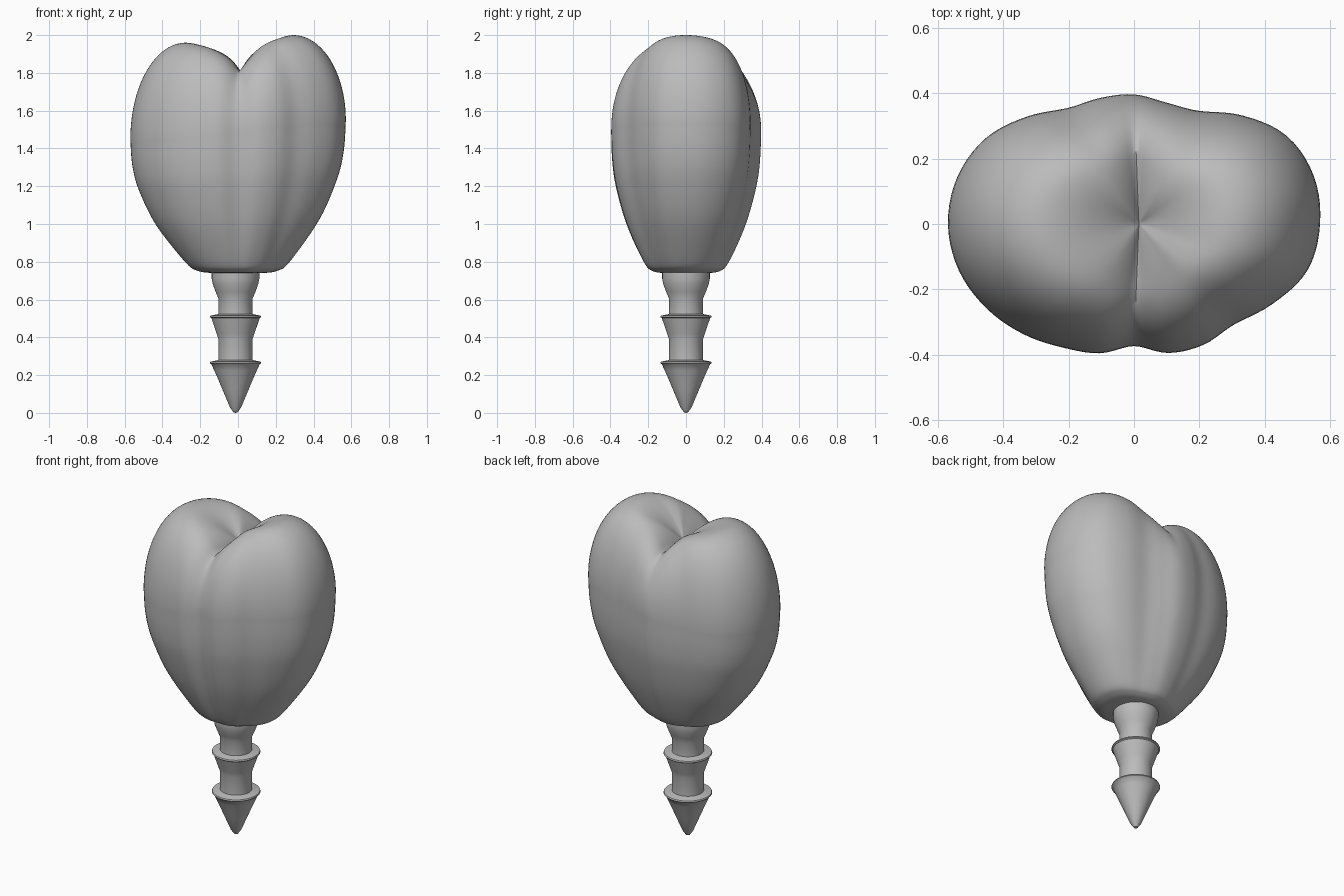
import bpy
import bmesh
from math import cos, sin, pi, radians

cube = bpy.data.objects.get("Cube")
if cube:
    bpy.data.objects.remove(cube)

grey = bpy.data.materials.new("plain grey")
grey.use_nodes = True
COLOUR = (0.5, 0.5, 0.5, 1)
grey.diffuse_color = COLOUR
grey.node_tree.nodes["Principled BSDF"].inputs["Base Color"].default_value = COLOUR


def spline(a, b, c, d, t):
    """Smooth step between b and c."""
    return b + 0.5 * t * (c - a + t * (2 * a - 5 * b + 4 * c - d + t * (3 * (b - c) + d - a)))


def loft(name, rings, bottom, top, angle):
    """Skin a stack of rings and close both ends with a point."""
    bm = bmesh.new()
    rows = [[bm.verts.new(p) for p in ring] for ring in rings]
    low, high = bm.verts.new(bottom), bm.verts.new(top)
    n = len(rows[0])
    for i in range(n):
        j = (i + 1) % n
        bm.faces.new((low, rows[0][j], rows[0][i]))
        bm.faces.new((high, rows[-1][i], rows[-1][j]))
        for a, b in zip(rows, rows[1:]):
            bm.faces.new((a[i], a[j], b[j], b[i]))
    mesh = bpy.data.meshes.new(name)
    bm.to_mesh(mesh)
    bm.free()
    mesh.materials.append(grey)
    ob = bpy.data.objects.new(name, mesh)
    bpy.context.collection.objects.link(ob)
    bpy.ops.object.select_all(action='DESELECT')
    ob.select_set(True)
    bpy.context.view_layer.objects.active = ob
    bpy.ops.object.shade_smooth_by_angle(angle=radians(angle))
    return ob


# Widest outline of the bulb: radius every 15 degrees, from +x towards +y
OUTLINE = [0.57, 0.57, 0.54, 0.47, 0.40, 0.385, 0.397, 0.40, 0.41, 0.465, 0.525, 0.56,
           0.57, 0.555, 0.52, 0.478, 0.437, 0.41, 0.374, 0.409, 0.427, 0.435, 0.49, 0.55]
# Lower wall: size, share of the outline shape, height fraction
WALL = [(0.27, 0.2, 0), (0.42, 0.4, 0.015), (0.54, 0.54, 0.08), (0.78, 0.82, 0.345),
        (0.93, 0.93, 0.61), (0.985, 0.98, 0.8), (1, 1, 1)]
SEGMENTS, BASE, DIMPLE = 120, 0.74, 1.805


def outline(i):
    k, t = divmod(i * len(OUTLINE) / SEGMENTS, 1)
    return spline(*(OUTLINE[(int(k) + o) % len(OUTLINE)] for o in (-1, 0, 1, 2)), t)


def ring(shape):
    points = []
    for i in range(SEGMENTS):
        a = 2 * pi * i / SEGMENTS
        r, z, shift = shape(a, outline(i))
        points.append((r * cos(a) + shift, r * sin(a), z))
    return points


def belt(a):
    return 1.5 + 0.05 * cos(a)


def crest(a):
    """Two tall lobes at the sides with a notch from front to back."""
    return 1.79 + (0.19 + 0.02 * cos(a)) * (cos(a) ** 2 + 0.002) ** 0.34


def wall(size, share, height):
    return lambda a, r: (size * (0.45 + (r - 0.45) * share), BASE + (belt(a) - BASE) * height, 0)


def shoulder(q):
    f = 0.5 + 0.5 * cos(q)
    return lambda a, r: (r * f, belt(a) + (crest(a) - belt(a)) * sin(q), 0.015 * (1 - f))


def hollow(t):
    rise = 1 - (1 - t) ** 1.8
    return lambda a, r: (r * t / 2, DIMPLE + (crest(a) - DIMPLE) * rise, 0.015 * (1 - t / 2))


rings = []
for k in range(len(WALL) - 1):
    near = [WALL[min(max(k + o, 0), len(WALL) - 1)] for o in (-1, 0, 1, 2)]
    for s in range(6):
        rings.append(ring(wall(*(spline(*v, s / 6) for v in zip(*near)))))
rings += [ring(shoulder(pi / 2 * k / 20)) for k in range(21)]
rings += [ring(hollow(1 - k / 14)) for k in range(1, 14)]
loft("bulb", rings, (0, 0, BASE), (0.015, 0, DIMPLE), 60)

# Barbed stem, turned from a profile of radius and height
STEM = [(0.012, 0.004), (0.03, 0.03), (0.07, 0.125), (0.095, 0.185), (0.113, 0.225),
        (0.128, 0.258), (0.136, 0.263), (0.133, 0.271), (0.09, 0.28), (0.09, 0.39),
        (0.1, 0.42), (0.128, 0.502), (0.136, 0.507), (0.133, 0.515), (0.09, 0.523),
        (0.09, 0.605), (0.105, 0.64), (0.12, 0.68), (0.126, 0.71), (0.126, 0.75)]
turned = [[(r * cos(2 * pi * i / 48) - 0.013, r * sin(2 * pi * i / 48), z) for i in range(48)]
          for r, z in STEM]
loft("barbed_stem", turned, (-0.013, 0, 0), (-0.013, 0, 0.75), 35)
